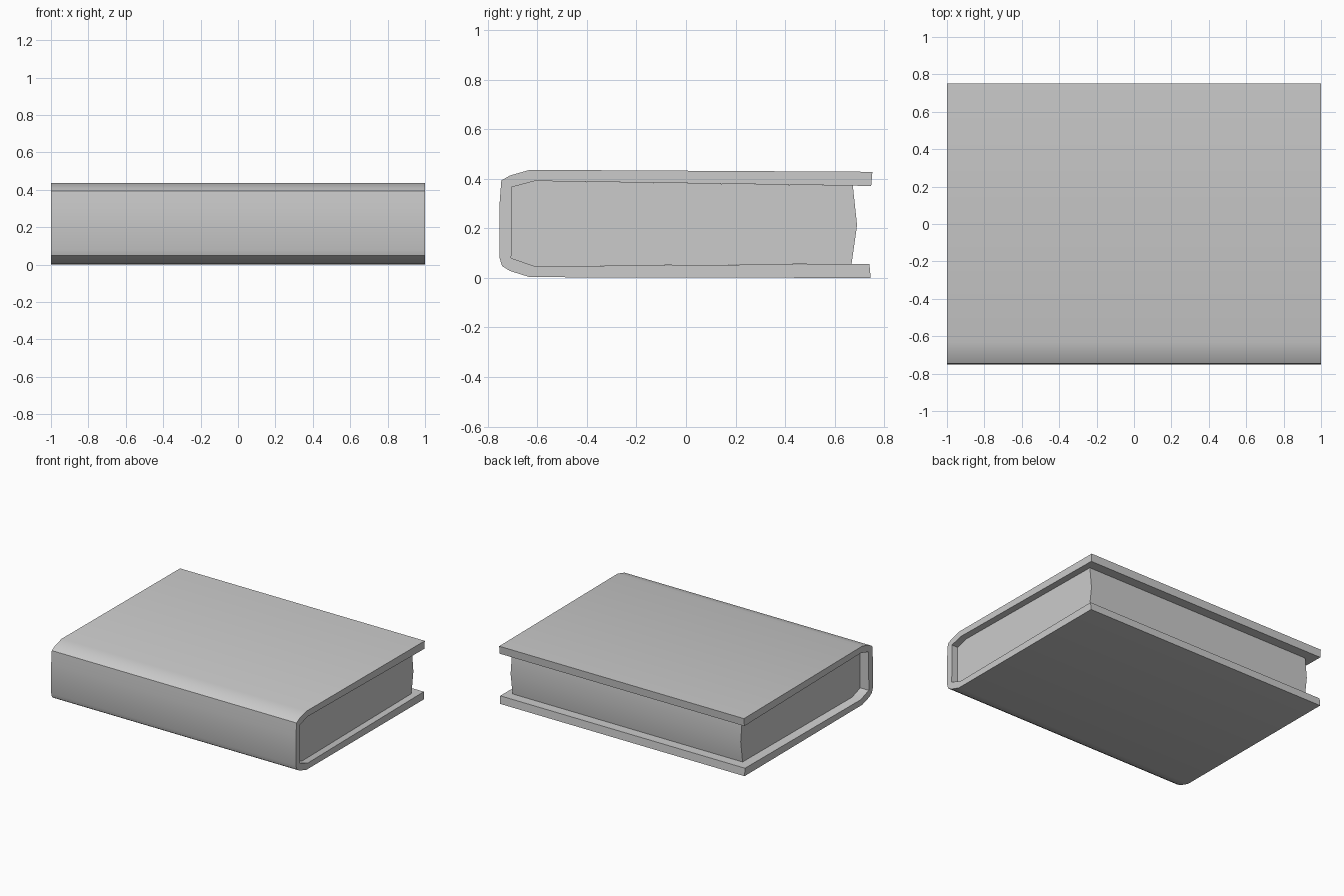
import bpy, bmesh
from math import radians

cube = bpy.data.objects.get("Cube")
if cube:
    bpy.data.objects.remove(cube, do_unlink=True)

grey = bpy.data.materials.new("plain grey")
grey.use_nodes = True
grey.diffuse_color = (0.6, 0.6, 0.6, 1)
grey.node_tree.nodes["Principled BSDF"].inputs["Base Color"].default_value = grey.diffuse_color


def extrude_profile(name, profile, x_start, x_end):
    """Sweep a closed (y, z) outline along x."""
    bm = bmesh.new()
    face = bm.faces.new([bm.verts.new((x_start, y, z)) for y, z in profile])
    swept = bmesh.ops.extrude_face_region(bm, geom=[face])
    moved = [v for v in swept["geom"] if isinstance(v, bmesh.types.BMVert)]
    bmesh.ops.translate(bm, verts=moved, vec=(x_end - x_start, 0, 0))
    bmesh.ops.recalc_face_normals(bm, faces=bm.faces)
    mesh = bpy.data.meshes.new(name)
    bm.to_mesh(mesh)
    bm.free()
    mesh.materials.append(grey)
    obj = bpy.data.objects.new(name, mesh)
    bpy.context.collection.objects.link(obj)
    bpy.ops.object.select_all(action="DESELECT")
    obj.select_set(True)
    bpy.context.view_layer.objects.active = obj
    bpy.ops.object.shade_smooth_by_angle(angle=radians(35))
    return obj


# Outer face of the cover, from the lower back edge round the spine to the top
outer = [(0.745, 0), (-0.63, 0.003), (-0.71, 0.028), (-0.742, 0.048), (-0.752, 0.08),
         (-0.752, 0.3), (-0.745, 0.393), (-0.71, 0.413), (-0.63, 0.436), (0.752, 0.428)]

# Inner face of the cover, from the top back round to the lower back
inner = [(-0.61, 0.391), (-0.703, 0.366), (-0.705, 0.08), (-0.61, 0.047)]

extrude_profile("book_cover", outer + [(0.747, 0.371)] + inner + [(0.74, 0.057)], -1, 1)

# Page block fills the cover, with a bowed back edge and set-in ends
extrude_profile("page_block", inner + [(0.668, 0.057), (0.69, 0.213), (0.673, 0.372)], -0.93, 0.95)
